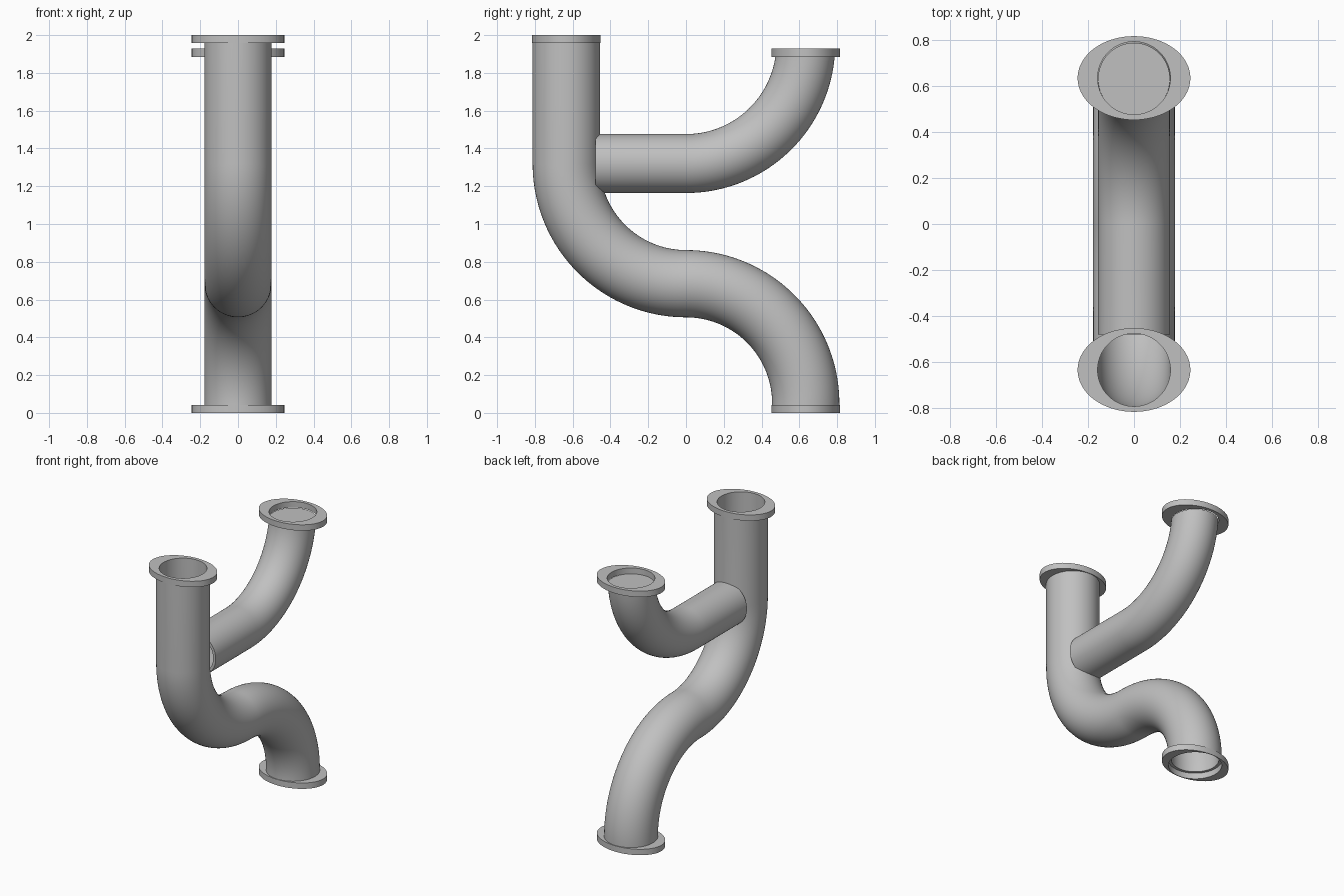
import bpy, bmesh
from math import sin, cos, pi, radians
from mathutils import Vector

cube = bpy.data.objects.get("Cube")
if cube:
    bpy.data.objects.remove(cube, do_unlink=True)

steel = bpy.data.materials.new("grey_steel")
steel.use_nodes = True
steel.diffuse_color = (0.53, 0.53, 0.53, 1)
steel.node_tree.nodes["Principled BSDF"].inputs["Base Color"].default_value = (0.53, 0.53, 0.53, 1)

SIDES = 72
BEND = 0.634          # bend radius, also the offset of the pipe ends
MAIN, BRANCH, WALL = 0.178, 0.156, 0.02
RIM = 0.043           # flange thickness
BRANCH_Z, BRANCH_TOP = 1.32, 1.928


def arc(cy, cz, start, end, steps=40):
    """Points (y, z) and headings of a bend, angles in degrees."""
    turn = 1 if end > start else -1
    result = []
    for i in range(steps + 1):
        a = radians(start + (end - start) * i / steps)
        result.append(((cy + BEND * cos(a), cz + BEND * sin(a)),
                       (-sin(a) * turn, cos(a) * turn)))
    return result


def hollow_sweep(name, path, rx, ry, hole, clip_z=None):
    """Sweep an elliptical ring with a round hole along a path in the YZ plane."""
    bm = bmesh.new()
    walls = []
    for ax, an in ((rx, ry), (hole, hole)):
        rings = []
        for (y, z), (ty, tz) in path:
            centre, normal = Vector((0, y, z)), Vector((0, -tz, ty))
            rings.append([bm.verts.new(centre + normal * an * sin(t) + Vector((ax * cos(t), 0, 0)))
                          for t in (2 * pi * k / SIDES for k in range(SIDES))])
        walls.append(rings)
    outer, inner = walls
    strips = list(zip(outer, outer[1:])) + list(zip(inner, inner[1:]))
    strips += [(outer[0], inner[0]), (outer[-1], inner[-1])]
    for a, b in strips:
        for k in range(SIDES):
            n = (k + 1) % SIDES
            bm.faces.new((a[k], a[n], b[n], b[k]))
    # Level cut at the top, with the wall closed again
    if clip_z is not None:
        geom = bm.verts[:] + bm.edges[:] + bm.faces[:]
        cut = bmesh.ops.bisect_plane(bm, geom=geom, plane_co=(0, 0, clip_z),
                                     plane_no=(0, 0, 1), clear_outer=True)
        edges = [e for e in cut["geom_cut"] if isinstance(e, bmesh.types.BMEdge)]
        bmesh.ops.bridge_loops(bm, edges=edges)
    bmesh.ops.recalc_face_normals(bm, faces=bm.faces[:])
    mesh = bpy.data.meshes.new(name)
    bm.to_mesh(mesh)
    bm.free()
    mesh.materials.append(steel)
    obj = bpy.data.objects.new(name, mesh)
    bpy.context.collection.objects.link(obj)
    bpy.ops.object.select_all(action='DESELECT')
    obj.select_set(True)
    bpy.context.view_layer.objects.active = obj
    bpy.ops.object.shade_smooth_by_angle(angle=radians(35))
    return obj


def flange(name, y, bottom, hole):
    up = (0, 1)
    hollow_sweep(name, [((y, bottom), up), ((y, bottom + RIM), up)], 0.245, 0.182, hole)


# Main pipe: straight drop, then an S-bend to the foot
main_path = [((-BEND, 2 - RIM), (0, -1))]
main_path += arc(0, 0.684 + BEND, 180, 270)
main_path += arc(0, 0.684 - BEND, 90, 0)[1:]
main_path.append(((BEND, RIM), (0, -1)))
hollow_sweep("main_pipe", main_path, MAIN, MAIN, MAIN - WALL)

# Branch pipe: level run, then a bend upwards
branch_path = [((-0.48, BRANCH_Z), (1, 0))] + arc(0, BRANCH_Z + BEND, 270, 360)
hollow_sweep("branch_pipe", branch_path, BRANCH, BRANCH, BRANCH - WALL, BRANCH_TOP - RIM)

# Oval flanges on the three open ends
flange("main_top_flange", -BEND, 2 - RIM, MAIN - WALL)
flange("main_foot_flange", BEND, 0, MAIN)
flange("branch_flange", BEND, BRANCH_TOP - RIM, BRANCH + 0.002)
